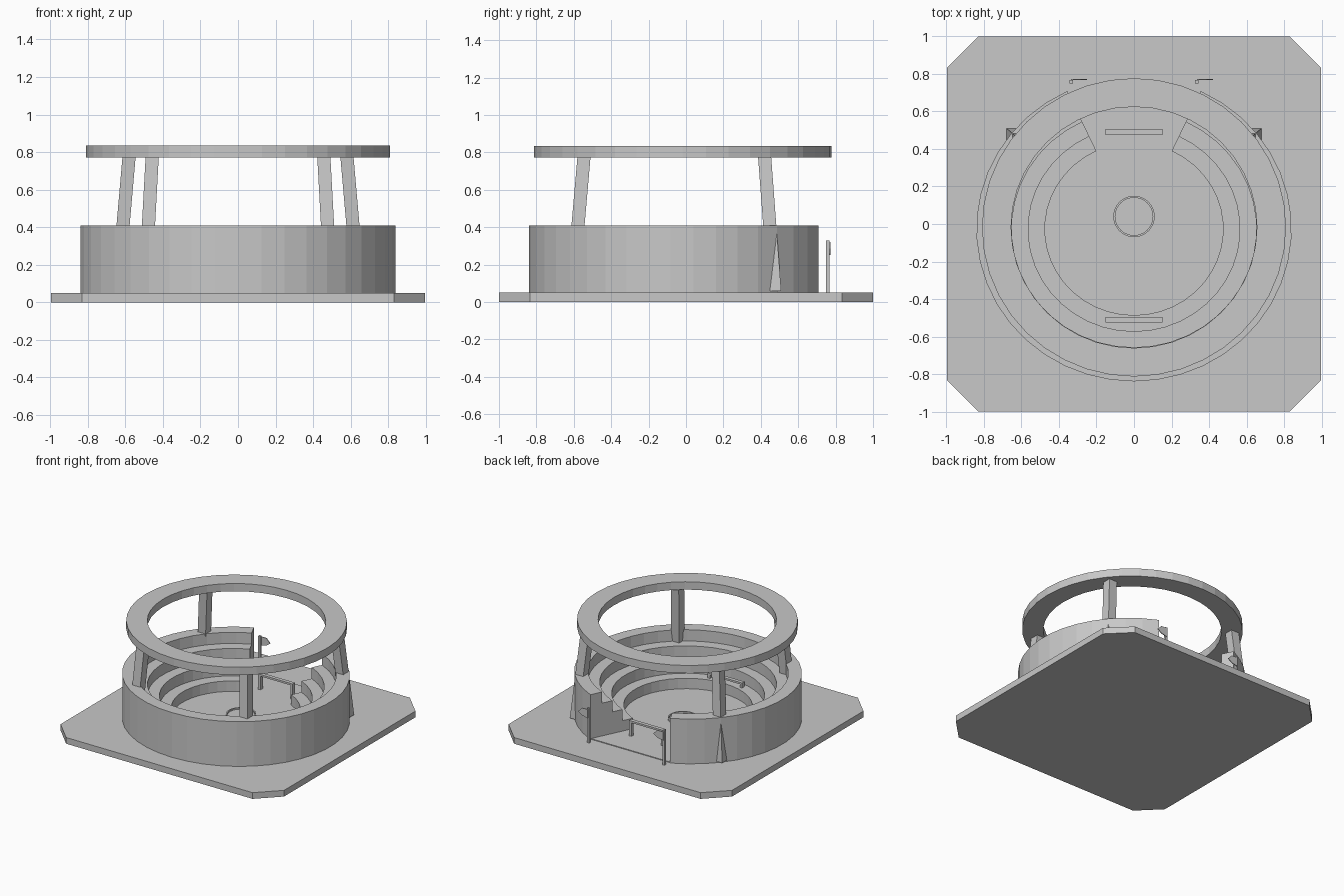
import bpy, bmesh, math

if "Cube" in bpy.data.objects:
    bpy.data.objects.remove(bpy.data.objects["Cube"], do_unlink=True)

grey = bpy.data.materials.new("stone_grey")
grey.use_nodes = True
COLOUR = (0.58, 0.58, 0.58, 1)
grey.diffuse_color = COLOUR
grey.node_tree.nodes["Principled BSDF"].inputs["Base Color"].default_value = COLOUR

GROUND = 0.05
FLOOR = 0.056
OPENING = 50        # degrees left open at the back
# squash (front to back) and centre of the arena and of the roof ring
ARENA = (0.966, -0.027)
ROOF = (0.981, -0.018)
KERB = (1, 0.04)


def finish(bm, name):
    bmesh.ops.recalc_face_normals(bm, faces=bm.faces)
    mesh = bpy.data.meshes.new(name)
    bm.to_mesh(mesh)
    bm.free()
    mesh.materials.append(grey)
    obj = bpy.data.objects.new(name, mesh)
    bpy.context.collection.objects.link(obj)
    return obj


def prism(name, outline, vector):
    """Extrude a closed outline of 3D points along a vector."""
    bm = bmesh.new()
    face = bm.faces.new([bm.verts.new(p) for p in outline])
    new = bmesh.ops.extrude_face_region(bm, geom=[face])["geom"]
    bmesh.ops.translate(bm, vec=vector,
                        verts=[v for v in new if isinstance(v, bmesh.types.BMVert)])
    return finish(bm, name)


def box(name, low, high):
    (x0, y0, z0), (x1, y1, z1) = low, high
    return prism(name, [(x0, y0, z0), (x1, y0, z0), (x1, y1, z0), (x0, y1, z0)],
                 (0, 0, z1 - z0))


def arc_angles(gap, segments):
    """Angles around the circle, with a gap in degrees centred on the back."""
    span = math.radians(360 - gap)
    start = math.radians(90 + gap / 2)
    count = segments + (1 if gap else 0)
    return [start + span * i / segments for i in range(count)]


def oval_point(radius, z, angle, shape):
    squash, centre_y = shape
    return (radius * math.cos(angle), centre_y + radius * squash * math.sin(angle), z)


def sweep(name, profile, shape, gap=0, segments=40):
    """Turn a closed (radius, z) profile around an oval."""
    bm = bmesh.new()
    loops = [[bm.verts.new(oval_point(r, z, a, shape)) for r, z in profile]
             for a in arc_angles(gap, segments)]
    pairs = list(zip(loops, loops[1:]))
    if gap:
        bm.faces.new(loops[0])
        bm.faces.new(loops[-1])
    else:
        pairs.append((loops[-1], loops[0]))
    n = len(profile)
    for a, b in pairs:
        for j in range(n):
            k = (j + 1) % n
            bm.faces.new((a[j], a[k], b[k], b[j]))
    return finish(bm, name)


def tube(inner, outer, low, high):
    return [(inner, low), (outer, low), (outer, high), (inner, high)]


# Ground slab with clipped corners
w, cx, cy = 0.995, 0.83, 0.835
prism("base_slab", [(-cx, -1, 0), (cx, -1, 0), (w, -cy, 0), (w, cy, 0),
                    (cx, 1, 0), (-cx, 1, 0), (-w, cy, 0), (-w, -cy, 0)], (0, 0, GROUND))

# Thin arena floor, cut straight across the opening
prism("arena_floor", [oval_point(0.835, GROUND, a, ARENA) for a in arc_angles(OPENING, 36)],
      (0, 0, FLOOR - GROUND))

# Outer wall with three seating tiers stepping down to the floor
tiers = [(0.84, GROUND), (0.84, 0.41)]
radius, height = 0.74, 0.41
for _ in range(3):
    tiers += [(radius, height), (radius, height - 0.09)]
    radius -= 0.088
    height -= 0.09
tiers += [(0.475, height), (0.475, GROUND)]
sweep("tiered_wall", tiers, ARENA, gap=OPENING, segments=36)

# Overhead ring
sweep("roof_ring", tube(0.655, 0.81, 0.772, 0.835), ROOF)

# Low round kerb in the middle of the floor
sweep("centre_kerb", tube(0.1, 0.11, GROUND, 0.068), KERB)

# Four leaning pillars: foot and top centres
PILLARS = {"front": ((0.496, -0.608), (0.457, -0.545)),
           "back": ((0.643, 0.474), (0.58, 0.42))}
h = 0.035
for side, sign in (("left", 1), ("right", -1)):
    for place, (foot, top) in PILLARS.items():
        corners = [(sign * foot[0] + dx, foot[1] + dy, 0.06)
                   for dx, dy in ((-h, -h), (h, -h), (h, h), (-h, h))]
        lean = (sign * (top[0] - foot[0]), top[1] - foot[1], 0.72)
        prism(f"{place}_pillar_{side}", corners, lean)

    # Entrance post carrying a small pointed sign
    x, y, t = sign * 0.335, 0.757, 0.009
    box(f"entrance_post_{side}", (x - t, y - t, GROUND), (x + t, y + t, 0.33))
    flag = [(x, 0.25), (x + 0.05, 0.26), (x + 0.085, 0.285), (x + 0.05, 0.32), (x, 0.32)]
    prism(f"entrance_sign_{side}", [(px, y + t, pz) for px, pz in flag], (0, 0.006, 0))

# Narrow rails on end legs at the front and back of the floor
for place, y, foot in (("front", -0.51, 0.14), ("back", 0.49, GROUND)):
    top = 0.18
    box(f"{place}_rail", (-0.153, y - 0.015, top - 0.015), (0.153, y + 0.015, top))
    for side, x in (("left", 0.143), ("right", -0.143)):
        box(f"{place}_rail_leg_{side}", (x - 0.01, y - 0.015, foot),
            (x + 0.01, y + 0.015, top - 0.015))
